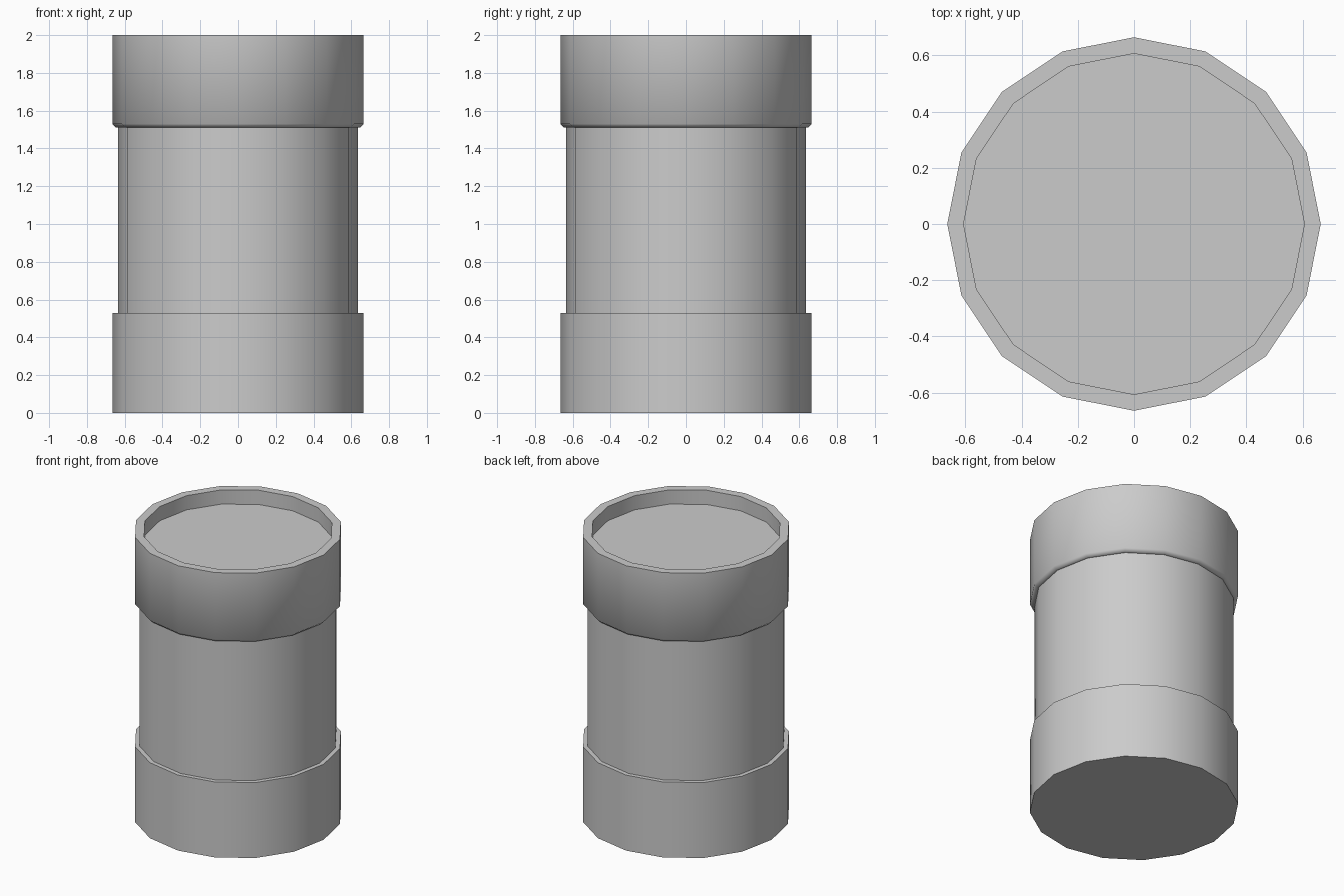
import bpy, bmesh, math

if "Cube" in bpy.data.objects:
    bpy.data.objects.remove(bpy.data.objects["Cube"])

SIDES = 16


def lathe(name, profile):
    """Revolve a (radius, z) profile about z and cap both ends."""
    bm = bmesh.new()
    rings = []
    for r, z in profile:
        rings.append([bm.verts.new((r * math.cos(a), r * math.sin(a), z))
                      for a in (2 * math.pi * i / SIDES for i in range(SIDES))])
    for low, high in zip(rings, rings[1:]):
        for i in range(SIDES):
            j = (i + 1) % SIDES
            bm.faces.new((low[i], low[j], high[j], high[i]))
    bm.faces.new(rings[0][::-1])
    bm.faces.new(rings[-1])
    mesh = bpy.data.meshes.new(name)
    bm.to_mesh(mesh)
    bm.free()
    obj = bpy.data.objects.new(name, mesh)
    bpy.context.collection.objects.link(obj)
    bpy.ops.object.select_all(action='DESELECT')
    obj.select_set(True)
    bpy.context.view_layer.objects.active = obj
    bpy.ops.object.shade_smooth_by_angle(angle=math.radians(60))
    return obj


lathe("canister", [
    (0.665, 0.0), (0.665, 0.53),                   # bottom collar
    (0.635, 0.53), (0.635, 1.512),                 # body
    (0.647, 1.512), (0.665, 1.53), (0.665, 2.0),   # chamfered top collar
    (0.607, 2.0), (0.607, 1.90),                   # rim and recessed lid
])
